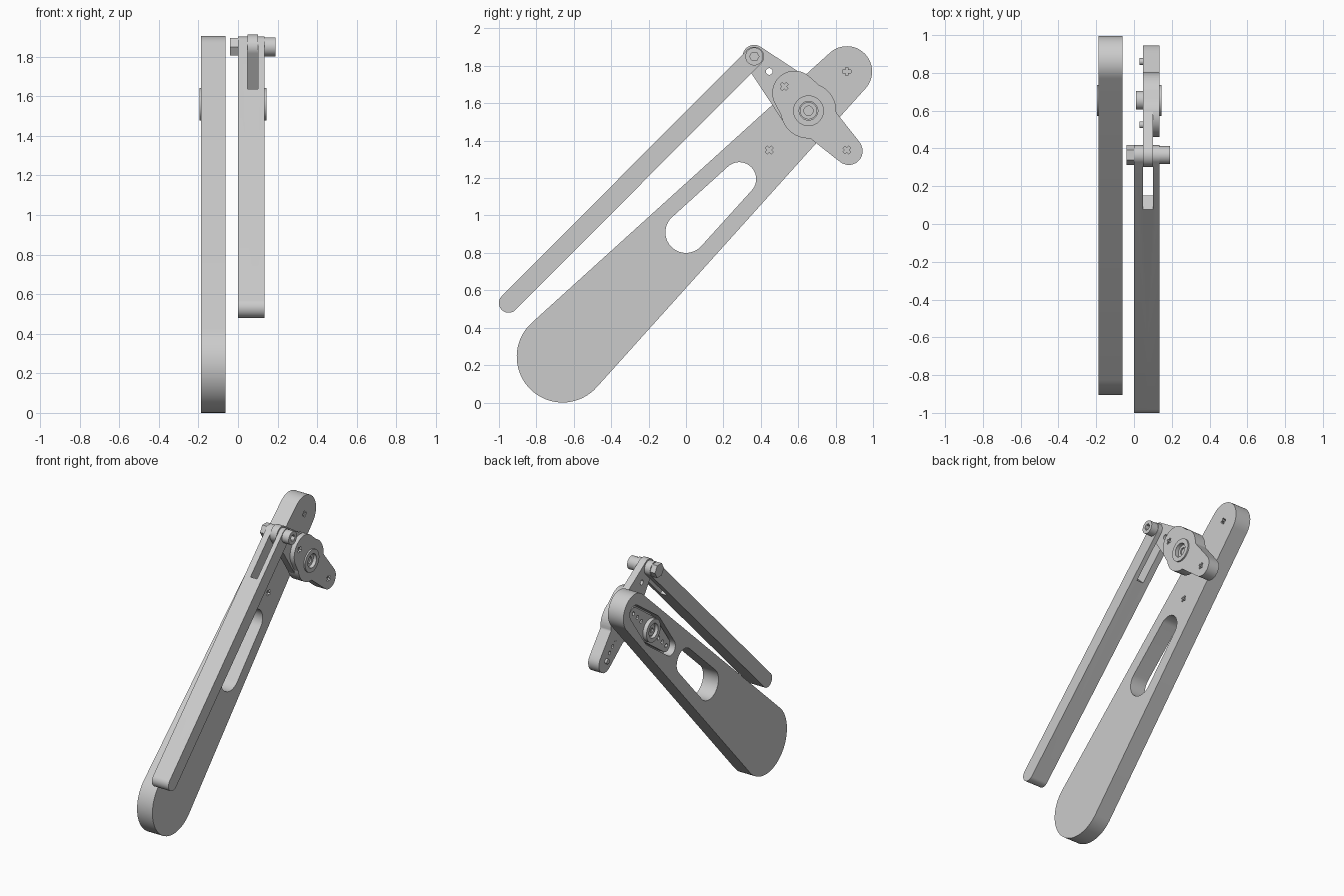
import bpy, bmesh
from math import sin, cos, pi, acos, atan2, hypot, radians
from mathutils import Matrix, Vector

cube = bpy.data.objects.get("Cube")
if cube:
    bpy.data.objects.remove(cube, do_unlink=True)

grey = bpy.data.materials.new("light grey plastic")
grey.use_nodes = True
colour = (0.6, 0.6, 0.6, 1)
grey.diffuse_color = colour
grey.node_tree.nodes["Principled BSDF"].inputs["Base Color"].default_value = colour
parts = []


# Outlines are lists of (y, z) points
def arc(c, r, a0, a1, n=24):
    return [(c[0] + r * cos(a0 + (a1 - a0) * i / n),
             c[1] + r * sin(a0 + (a1 - a0) * i / n)) for i in range(n + 1)]


def circle(c, r, n=48):
    return arc(c, r, 0, 2 * pi, n)[:-1]


def capsule(c1, r1, c2, r2):
    """Outline around two circles joined by their tangents."""
    dy, dz = c2[0] - c1[0], c2[1] - c1[1]
    phi, beta = atan2(dz, dy), acos((r1 - r2) / hypot(dy, dz))
    return (arc(c2, r2, phi - beta, phi + beta)
            + arc(c1, r1, phi + beta, phi + 2 * pi - beta, 36))


def union(c, shapes, n=144):
    """Outer outline of convex shapes that all contain the point c."""
    out = []
    for i in range(n):
        d = Vector((cos(2 * pi * i / n), sin(2 * pi * i / n)))
        best = 0
        for s in shapes:
            reach = 9
            for p, q in zip(s, s[1:] + s[:1]):
                normal = Vector((q[1] - p[1], p[0] - q[0]))
                if normal.dot(d) > 1e-7:
                    gap = normal.dot(Vector((p[0] - c[0], p[1] - c[1])))
                    reach = min(reach, gap / normal.dot(d))
            best = max(best, reach)
        out.append((c[0] + best * d.x, c[1] + best * d.y))
    return out


def cross(c, size, turn):
    """Plus-shaped outline."""
    pts = []
    for k in range(4):
        for u, v in ((size, -size / 3), (size, size / 3), (size / 3, size / 3)):
            a = turn + k * pi / 2
            pts.append((c[0] + u * cos(a) - v * sin(a), c[1] + u * sin(a) + v * cos(a)))
    return pts


SIDE = Matrix(((0, 0, 1, 0), (1, 0, 0, 0), (0, 1, 0, 0), (0, 0, 0, 1)))


def solid(name, outline, x0, x1, frame=SIDE, keep=True):
    bm = bmesh.new()
    face = bm.faces.new([bm.verts.new((p[0], p[1], x0)) for p in outline])
    new = bmesh.ops.extrude_face_region(bm, geom=[face])["geom"]
    bmesh.ops.translate(bm, vec=(0, 0, x1 - x0),
                        verts=[v for v in new if isinstance(v, bmesh.types.BMVert)])
    bm.transform(frame)
    bmesh.ops.recalc_face_normals(bm, faces=bm.faces)
    mesh = bpy.data.meshes.new(name)
    bm.to_mesh(mesh)
    bm.free()
    ob = bpy.data.objects.new(name, mesh)
    bpy.context.collection.objects.link(ob)
    if keep:
        parts.append(ob)
    return ob


def cut(ob, outline, x0, x1, frame=SIDE):
    tool = solid("cutter", outline, x0, x1, frame, keep=False)
    tool.hide_render = True
    mod = ob.modifiers.new("cut", "BOOLEAN")
    mod.operation, mod.solver, mod.object = "DIFFERENCE", "EXACT", tool
    bpy.context.view_layer.update()
    dg = bpy.context.evaluated_depsgraph_get()
    mesh = bpy.data.meshes.new_from_object(ob.evaluated_get(dg))
    ob.modifiers.clear()
    ob.data = mesh
    bpy.data.objects.remove(tool, do_unlink=True)


hub, tip, pivot = (-0.66, 0.245), (0.86, 1.77), (0.655, 1.56)
joint, rod_end = (0.365, 1.85), (-0.948, 0.532)


def along(c, d, sy=1, sz=1):
    return (c[0] + sy * d, c[1] + sz * d)


# Main arm with two windows, hub bore, bearing pocket and horn pocket
arm = solid("main_arm", capsule(hub, 0.245, tip, 0.135), -0.187, -0.062)
cut(arm, capsule((0, 0.91), 0.11, (0.285, 1.195), 0.09), -0.3, 0)
cut(arm, arc((-0.215, 0.695), 0.13, radians(-46), radians(136))
    + arc(hub, 0.26, radians(78), radians(12)), -0.3, 0)
cut(arm, circle(hub, 0.055), -0.3, 0)
cut(arm, circle(hub, 0.14), -0.3, -0.157)
cut(arm, union(pivot, [capsule(pivot, 0.105, along(pivot, s * 0.21), 0.055)
                       for s in (-1, 1)]), -0.3, -0.122)
cut(arm, cross(tip, 0.022, 0), -0.085, 0)
cut(arm, cross((0.445, 1.35), 0.022, pi / 4), -0.085, 0)

# Servo horn seated in the arm pocket
horn = solid("arm_horn", union(pivot, [capsule(pivot, 0.09, along(pivot, s * 0.19), 0.045)
                                       for s in (-1, 1)]), -0.165, -0.121)
for d in (-0.19, -0.145, -0.1, 0.1, 0.145, 0.19):
    cut(horn, circle(along(pivot, d), 0.014, 12), -0.3, -0.14)
boss = solid("arm_horn_boss", circle(pivot, 0.082), -0.195, -0.13)
cut(boss, circle(pivot, 0.052), -0.3, -0.17)
screw = solid("arm_horn_screw", circle(pivot, 0.038, 32), -0.18, -0.15)
cut(screw, circle(pivot, 0.018, 6), -0.3, -0.168)

# Crank: thick two-armed body plus a thin tongue to the rod joint
lobe, foot = (0.58, 1.655), (0.87, 1.345)
crank = solid("crank_body", union(pivot, [circle(pivot, 0.148),
                                          capsule(pivot, 0.14, lobe, 0.119),
                                          capsule(pivot, 0.11, foot, 0.075)]), 0.047, 0.134)
cut(crank, cross((0.525, 1.69), 0.022, pi / 4), 0.115, 0.2)
cut(crank, cross((0.86, 1.35), 0.022, pi / 4), 0.115, 0.2)
for d in (-0.06, 0.095, 0.13, 0.165):
    cut(crank, circle(along(pivot, d, 1, -1), 0.013, 12), 0, 0.065)
cut(crank, circle(pivot, 0.05), 0.11, 0.2)
tongue = solid("crank_tongue", capsule(pivot, 0.145, joint, 0.062), 0.048, 0.1)
cut(tongue, circle((0.445, 1.77), 0.018, 20), 0, 0.2)
cap = solid("crank_cap", circle(pivot, 0.082), 0.125, 0.145)
cut(cap, circle(pivot, 0.05), 0.1, 0.2)
stud = solid("crank_screw", circle(pivot, 0.046, 32), 0.1, 0.122)
cut(stud, circle(pivot, 0.025, 24), 0.112, 0.2)
spline = solid("crank_spline_boss", circle(pivot, 0.05), 0.01, 0.06)
cut(spline, circle(pivot, 0.03, 24), 0, 0.03)
for c in ((0.525, 1.69), (0.86, 1.35)):
    solid("crank_screw_tip", circle(c, 0.018, 16), 0.03, 0.06)

# Push rod: thin lower end, tapered thickening, forked upper end
rod = solid("push_rod", capsule(rod_end, 0.052, joint, 0.0521), 0, 0.135)
h = 0.5 ** 0.5
ROD = Matrix(((0, 1, 0, 0), (h, 0, -h, rod_end[0]), (h, 0, h, rod_end[1]), (0, 0, 0, 1)))
cut(rod, [(-0.2, 0.07), (0.49, 0.07), (1.052, 0.155), (-0.2, 0.155)], -0.2, 0.2, ROD)
cut(rod, [(1.506, 0.047), (2.1, 0.047), (2.1, 0.101), (1.506, 0.101)], -0.2, 0.2, ROD)
cut(rod, circle(rod_end, 0.03, 32), -0.1, 0.3)

# Joint bolt and hex nut
solid("joint_bolt_shaft", circle(joint, 0.025, 24), -0.035, 0.15)
head = solid("joint_bolt_head", circle(joint, 0.048, 32), 0.135, 0.19)
cut(head, circle(joint, 0.025, 6), 0.16, 0.3)
solid("joint_nut", circle(joint, 0.052, 6), -0.04, 0)

# Shared material and shading
bpy.ops.object.select_all(action="DESELECT")
for ob in parts:
    ob.data.materials.clear()
    ob.data.materials.append(grey)
    ob.select_set(True)
bpy.context.view_layer.objects.active = arm
bpy.ops.object.shade_smooth_by_angle(angle=radians(30))
